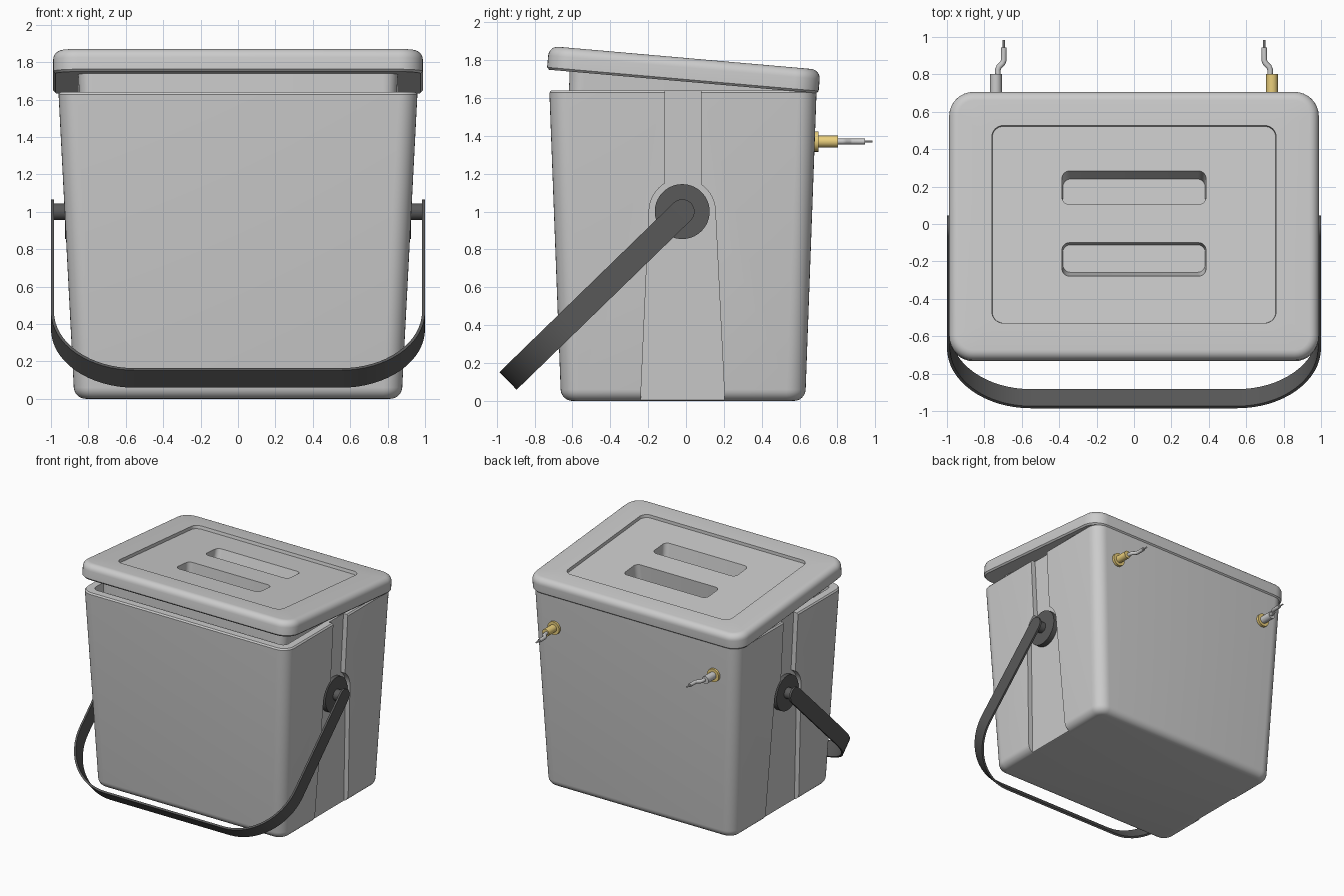
import bpy, bmesh
from math import sin, cos, pi, radians, acos
from mathutils import Vector

if "Cube" in bpy.data.objects:
    bpy.data.objects.remove(bpy.data.objects["Cube"])


def material(name, rgb):
    m = bpy.data.materials.new(name)
    m.diffuse_color = (*rgb, 1)
    m.use_nodes = True
    m.node_tree.nodes["Principled BSDF"].inputs["Base Color"].default_value = m.diffuse_color
    return m


DARK = material("dark_plastic", (0.1, 0.1, 0.1))
BRASS = material("brass", (0.82, 0.62, 0.2))


def finish(ob, mat=None, angle=30):
    if mat:
        ob.data.materials.append(mat)
    bpy.ops.object.select_all(action='DESELECT')
    ob.select_set(True)
    bpy.context.view_layer.objects.active = ob
    bpy.ops.object.shade_smooth_by_angle(angle=radians(angle))
    return ob


def to_object(name, bm):
    bmesh.ops.recalc_face_normals(bm, faces=bm.faces[:])
    me = bpy.data.meshes.new(name)
    bm.to_mesh(me)
    bm.free()
    ob = bpy.data.objects.new(name, me)
    bpy.context.collection.objects.link(ob)
    return ob


def loft(name, rings, seg=8):
    """Skin a stack of rounded rectangles (half x, y min, y max, radius, z)."""
    bm = bmesh.new()
    loops = []
    for hx, y0, y1, r, z in rings:
        vs = []
        corners = [(hx - r, y1 - r), (r - hx, y1 - r), (r - hx, y0 + r), (hx - r, y0 + r)]
        for q, (cx, cy) in enumerate(corners):
            for i in range(seg + 1):
                a = (q + i / seg) * pi / 2
                vs.append(bm.verts.new((cx + r * cos(a), cy + r * sin(a), z)))
        loops.append(vs)
    for a, b in zip(loops, loops[1:]):
        for i in range(len(a)):
            j = (i + 1) % len(a)
            bm.faces.new((a[i], a[j], b[j], b[i]))
    bm.faces.new(loops[0])
    bm.faces.new(loops[-1])
    return to_object(name, bm)


def cut(ob, cutter):
    m = ob.modifiers.new("cut", 'BOOLEAN')
    m.operation, m.solver, m.object = 'DIFFERENCE', 'EXACT', cutter
    bpy.context.view_layer.objects.active = ob
    bpy.ops.object.modifier_apply(modifier=m.name)
    bpy.data.objects.remove(cutter)


def cylinder(name, r, start, end, mat=None, verts=40):
    a, b = Vector(start), Vector(end)
    bpy.ops.mesh.primitive_cylinder_add(vertices=verts, radius=r, depth=(b - a).length, location=(a + b) / 2)
    ob = bpy.context.object
    ob.name = name
    ob.rotation_euler = (b - a).to_track_quat('Z', 'Y').to_euler()
    return finish(ob, mat)


# Bucket: tapered shell with rounded foot and open top
H = 1.64


def wall(z, inset=0, r=0.1):
    t = z / H
    return (0.875 + 0.085 * t - inset, -0.66 - 0.062 * t + inset, 0.63 + 0.06 * t - inset, r, z)


R = 0.06
rings = []
for i in range(7):
    a = i / 6 * pi / 2
    k = R * (1 - sin(a))
    rings.append(wall(R * (1 - cos(a)), k, 0.1 - k))
rings += [wall(H - 0.012), wall(H, 0.01, 0.09), wall(H, 0.07, 0.05), wall(0.1, 0.07, 0.05)]
bucket = loft("bucket", rings)

# Keyhole-shaped recesses in both sides
PY, PZ = -0.02, 1.0
prof = [(-0.242, -0.05)]
a0, a1 = acos(-0.09 / 0.175), acos(0.1 / 0.175)
prof += [(PY + 0.175 * cos(a), PZ + 0.175 * sin(a))
         for a in [pi + (a0 - pi) * i / 8 for i in range(9)]]
prof += [(-0.11, 1.7), (0.08, 1.7)]
prof += [(PY + 0.175 * cos(a), PZ + 0.175 * sin(a))
         for a in [a1 * (1 - i / 8) for i in range(9)]]
prof += [(0.207, -0.05)]
for s in (1, -1):
    bm = bmesh.new()
    inner = [bm.verts.new((s * (wall(z)[0] - 0.04), y, z)) for y, z in prof]
    outer = [bm.verts.new((s * 1.2, y, z)) for y, z in prof]
    bm.faces.new(inner)
    bm.faces.new(outer)
    for i in range(len(prof)):
        j = (i + 1) % len(prof)
        bm.faces.new((inner[i], inner[j], outer[j], outer[i]))
    cut(bucket, to_object("recess_cutter", bm))
finish(bucket)

# Lid: plug, rim with rounded edges, sunken top panel
T, F = 0.125, 0.05
LX, LY = 0.988, 0.72


def rim(inset, z):
    return (LX - inset, -LY + inset, LY - inset, 0.13 - inset, z)


rings = [(0.845, -0.59, 0.59, 0.07, -0.16), (0.855, -0.6, 0.6, 0.08, 0), rim(0.012, 0), rim(0, 0.012)]
for i in range(7):
    a = i / 6 * pi / 2
    rings.append(rim(F * (1 - cos(a)), T - F + F * sin(a)))
rings += [(0.76, -0.525, 0.535, 0.06, T), (0.757, -0.522, 0.532, 0.057, T - 0.025)]
lid = loft("lid", rings)

# Two finger slots with sloping outer walls
for s in (1, -1):
    def span(a, b):
        return sorted((0.011 + s * a, 0.011 + s * b))
    top, low = span(0.1025, 0.2825), span(0.1025, 0.25)
    cut(lid, loft("slot_cutter", [(0.38, *low, 0.04, -0.03), (0.385, *top, 0.04, 0.1), (0.385, *top, 0.04, 0.2)]))
lid.location = (0, -0.0175, 1.6875)
lid.rotation_euler = (radians(-5), 0, 0)
finish(lid)

# Handle pivots
for s, side in ((1, "right"), (-1, "left")):
    cylinder(side + "_pivot_disc", 0.145, (s * 0.87, PY, PZ), (s * 0.925, PY, PZ), DARK, 56)
    cylinder(side + "_pivot_pin", 0.045, (s * 0.9, PY, PZ), (s * 0.99, PY, PZ), DARK)

# Handle: flat strap bent into a U, hanging forward
W, L, C, X = 0.065, 1.283, 0.45, 1.0
half = []  # x, distance from pivot, half width
for i in range(9):
    a = (1 - i / 8) * pi / 2
    half.append((X, -W * sin(a), max(W * cos(a), 0.002)))
for i in range(17):
    a = i / 16 * pi / 2
    half.append((X - C + C * cos(a), L - C + C * sin(a), W))
path = half + [(-x, d, w) for x, d, w in reversed(half)]
along = Vector((0, -0.717, -0.697))
across = Vector((0, -0.697, 0.717))
bm = bmesh.new()
pairs = []
for x, d, w in path:
    p = Vector((x, PY, PZ)) + along * d
    pairs.append((bm.verts.new(p - across * w), bm.verts.new(p + across * w)))
for (a, b), (c, d) in zip(pairs, pairs[1:]):
    bm.faces.new((a, b, d, c))
handle = to_object("handle", bm)
# thicken towards the inside of the U
mid = handle.data.polygons[len(handle.data.polygons) // 2]
sol = handle.modifiers.new("thickness", 'SOLIDIFY')
sol.thickness = 0.016
sol.offset = -1 if mid.normal.dot(along) > 0 else 1
bpy.context.view_layer.objects.active = handle
bpy.ops.object.modifier_apply(modifier=sol.name)
finish(handle, DARK)

# Cable connectors on the back
CZ = 1.37
for s, side, mat in ((1, "right", BRASS), (-1, "left", None)):
    x = s * 0.738
    cylinder(side + "_connector_flange", 0.054, (x, 0.66, CZ), (x, 0.7, CZ), BRASS)
    cylinder(side + "_connector_body", 0.031, (x, 0.69, CZ), (x, 0.802, CZ), mat)
    cu = bpy.data.curves.new(side + "_wire", 'CURVE')
    cu.dimensions = '3D'
    cu.bevel_depth, cu.bevel_resolution, cu.use_fill_caps = 0.015, 4, True
    sp = cu.splines.new('POLY')
    pts = [(0.728, 0.79), (0.728, 0.825), (0.722, 0.84), (0.702, 0.86), (0.696, 0.875), (0.696, 0.945)]
    sp.points.add(len(pts) - 1)
    for p, (px, py) in zip(sp.points, pts):
        p.co = (s * px, py, CZ, 1)
    wire = bpy.data.objects.new(side + "_wire", cu)
    bpy.context.collection.objects.link(wire)
    bpy.ops.object.select_all(action='DESELECT')
    wire.select_set(True)
    bpy.context.view_layer.objects.active = wire
    bpy.ops.object.convert(target='MESH')
    finish(bpy.context.object, None, 40)
    cylinder(side + "_wire_tip", 0.006, (s * 0.696, 0.94, CZ), (s * 0.696, 0.985, CZ), None, 12)
